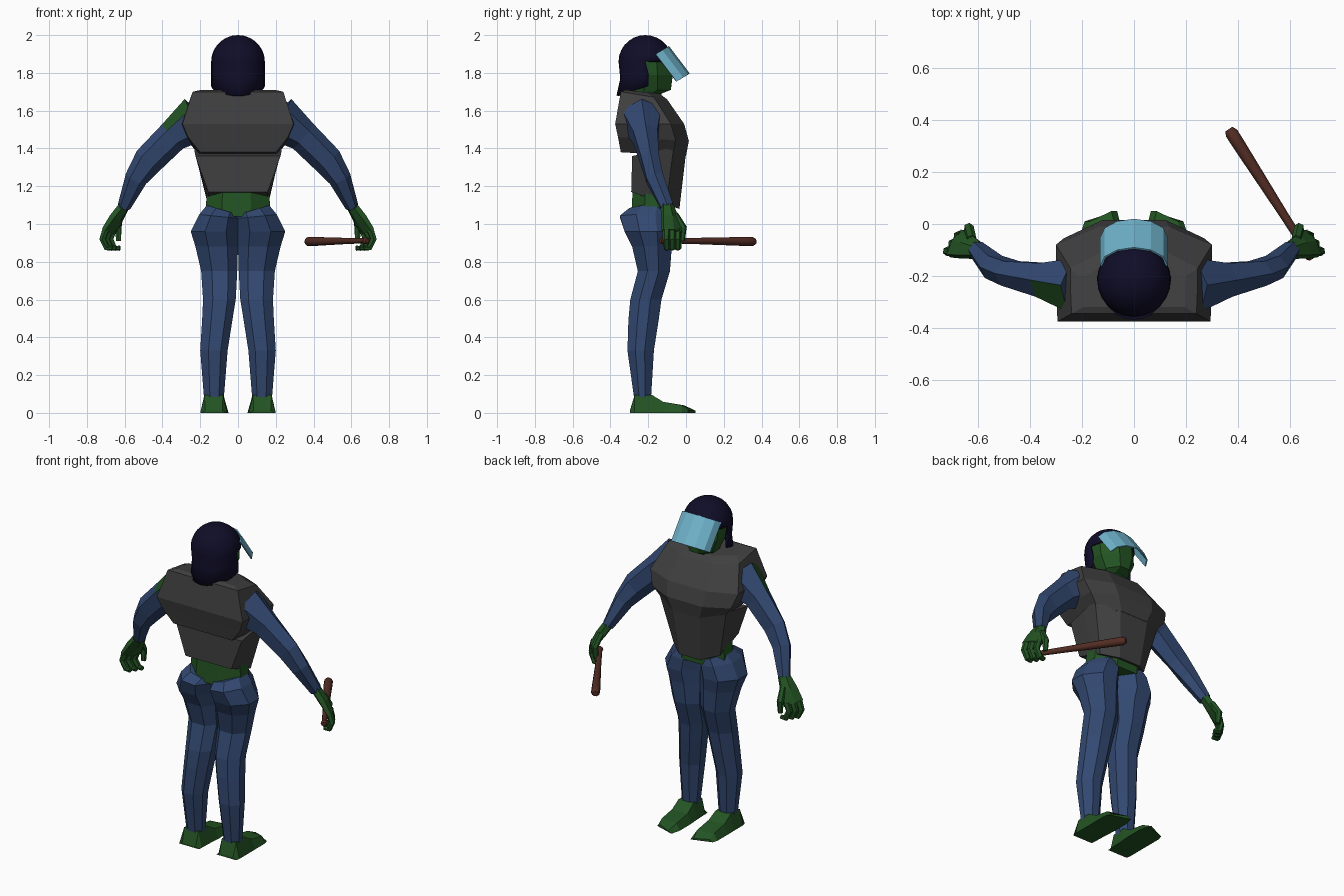
import bpy, bmesh
from math import sin, cos, pi, radians
from mathutils import Vector

cube = bpy.data.objects.get("Cube")
if cube:
    bpy.data.objects.remove(cube, do_unlink=True)


def material(name, *rgb):
    m = bpy.data.materials.new(name)
    m.use_nodes = True
    m.diffuse_color = (*rgb, 1)
    m.node_tree.nodes["Principled BSDF"].inputs["Base Color"].default_value = (*rgb, 1)
    return m


BLUE = material("blue cloth", .032, .065, .165)
GREEN = material("green skin", .017, .088, .017)
GREY = material("grey vest", .05, .05, .05)
NAVY = material("navy helmet", .005, .004, .021)
GLASS = material("pale blue visor", .16, .45, .6)
WOOD = material("brown wood", .085, .026, .017)


def finish(name, bm, mats, rule=None, smooth=False):
    bmesh.ops.recalc_face_normals(bm, faces=bm.faces[:])
    for f in bm.faces:
        f.normal_update()
        f.smooth = smooth
        if rule:
            f.material_index = int(rule(f.calc_center_median(), f.normal))
    mesh = bpy.data.meshes.new(name)
    bm.to_mesh(mesh)
    bm.free()
    for m in mats:
        mesh.materials.append(m)
    ob = bpy.data.objects.new(name, mesh)
    bpy.context.scene.collection.objects.link(ob)
    return ob


def loft(name, rings, mats, side=1, rule=None, smooth=False):
    """Skin closed rings of points and cap both ends."""
    bm = bmesh.new()
    rows = [[bm.verts.new((p[0] * side, p[1], p[2])) for p in r] for r in rings]
    n = len(rows[0])
    for a, b in zip(rows, rows[1:]):
        for i in range(n):
            j = (i + 1) % n
            bm.faces.new((a[i], a[j], b[j], b[i]))
    bm.faces.new(rows[0])
    bm.faces.new(rows[-1])
    return finish(name, bm, mats, rule, smooth)


def tube(path, across, n=6):
    """Rings around a path of (x, y, z, thickness, breadth along 'across')."""
    pts = [Vector(p[:3]) for p in path]
    rings = []
    for i, p in enumerate(path):
        t = (pts[min(i + 1, len(pts) - 1)] - pts[max(i - 1, 0)]).normalized()
        w = Vector(across)
        w = (w - t * w.dot(t)).normalized()
        u = t.cross(w)
        rings.append([pts[i] + u * p[3] * cos(2 * pi * k / n) + w * p[4] * sin(2 * pi * k / n)
                      for k in range(n)])
    return rings


OCTAGON = [(0, .3), (.25, 0), (.7, 0), (1, .3), (1, .65), (.7, 1), (.3, 1), (0, .7)]


def block(x0, x1, y0, y1, z, slope=0):
    return [(x0 + (x1 - x0) * u, y0 + (y1 - y0) * v, z + slope * (x0 + (x1 - x0) * u))
            for u, v in OCTAGON]


def vest_ring(hw, yb, yf, zb, zf):
    """Flat back, faceted chest, with the height running from back to front."""
    half = [(.45, yf), (1, yf - .07), (1, yb + .12), (.98, yb)]
    pts = [(hw * k, y) for k, y in half] + [(-hw * k, y) for k, y in reversed(half)]
    return [(x, y, zb + (zf - zb) * (y - yb) / (yf - yb)) for x, y in pts]


# Torso
loft("vest_chest", [vest_ring(.2, -.32, -.14, 1.71, 1.69),
                    vest_ring(.245, -.345, -.1, 1.7, 1.66),
                    vest_ring(.3, -.375, -.01, 1.53, 1.53),
                    vest_ring(.27, -.36, .015, 1.46, 1.44),
                    vest_ring(.205, -.345, 0, 1.38, 1.36)], [GREY])
loft("vest_waist", [vest_ring(.23, -.285, .005, 1.36, 1.42),
                    vest_ring(.16, -.29, -.035, 1.17, 1.08)], [GREY])
loft("waist", [block(-.16, .16, -.28, -.06, 1.22),
               block(-.175, .175, -.29, -.06, 1.04)], [GREEN])

# Head and neck
loft("head", [block(-.07, .07, -.28, -.14, 1.6),
              block(-.07, .07, -.28, -.13, 1.69),
              block(-.08, .08, -.28, -.08, 1.71),
              block(-.115, .115, -.3, -.07, 1.79),
              block(-.12, .12, -.3, -.08, 1.88)], [GREEN])

# Helmet: full dome, with a flared neck guard on the rear half
bm = bmesh.new()
SEG = 24
R = .142


def helmet_ring(r, z):
    return [bm.verts.new((r * cos(2 * pi * k / SEG), -.215 + r * sin(2 * pi * k / SEG), z))
            for k in range(SEG)]


top = bm.verts.new((0, -.215, 2))
rows = [helmet_ring(R * sin(a), 1.86 + .14 * cos(a)) for a in (pi * i / 14 for i in range(1, 8))]
for i in range(SEG):
    bm.faces.new((top, rows[0][i], rows[0][(i + 1) % SEG]))
for a, b in zip(rows, rows[1:]):
    for i in range(SEG):
        j = (i + 1) % SEG
        bm.faces.new((a[i], a[j], b[j], b[i]))
rear = [k % SEG for k in range(SEG // 2, SEG + 1)]
upper = [rows[-1][k] for k in rear]
for drop, flare in ((.5, .006), (1, .026)):
    lower = []
    for k in rear:
        back = -sin(2 * pi * k / SEG)
        lower.append(bm.verts.new((R * cos(2 * pi * k / SEG), -.2 - (R + flare) * back,
                                   1.86 - drop * (.13 + .05 * back))))
    for i in range(len(rear) - 1):
        bm.faces.new((upper[i], upper[i + 1], lower[i + 1], lower[i]))
    upper = lower
helmet = finish("helmet", bm, [NAVY], smooth=True)
shell = helmet.modifiers.new("shell", "SOLIDIFY")
shell.thickness = .012

# Visor: tilted half tube
bm = bmesh.new()
edge = []
for i in range(7):
    t = pi * i / 6
    p = Vector((.13 * cos(t), -.16 + .07 * sin(t), 1.9 + .042 * sin(t)))
    edge.append((bm.verts.new(p), bm.verts.new(p + Vector((0, .11, -.145)))))
for (a, b), (c, d) in zip(edge, edge[1:]):
    bm.faces.new((a, c, d, b))
visor = finish("visor", bm, [GLASS])
visor.modifiers.new("thickness", "SOLIDIFY").thickness = .007

# Limb shapes for the +x side
LEG = [(0, .165, -.3, -.07, 1.05, .3), (0, .205, -.35, -.06, 1.03, .1),
       (0, .25, -.325, -.06, .96), (0, .225, -.285, -.075, .88),
       (.004, .195, -.255, -.085, .75), (.012, .185, -.295, -.13, .6),
       (.03, .19, -.305, -.145, .49), (.055, .2, -.31, -.17, .33),
       (.075, .18, -.275, -.185, .08)]
ARM = [(.21, -.235, 1.56, .125, .12), (.345, -.215, 1.465, .085, .075),
       (.475, -.19, 1.335, .08, .055), (.54, -.165, 1.24, .06, .052),
       (.604, -.1, 1.09, .035, .038)]
PALM = [(.6, -.1, 1.1, .03, .036), (.645, -.085, 1.03, .03, .055),
        (.685, -.075, .96, .022, .065)]
FINGER = [(.68, -.075, .97, .02, .02), (.697, -.075, .92, .018, .019),
          (.675, -.07, .873, .016, .018), (.645, -.075, .872, .014, .015)]
THUMB = [(.625, -.06, 1.05, .02, .02), (.635, -.015, .98, .02, .02),
         (.632, -.02, .91, .014, .014)]
ACROSS = Vector((-.57, .82, 0))
# Foot sections: y, inner x, outer x, top height, how far the toe is slanted
FOOT = [(-.297, .06, .195, .012, 0), (-.272, .058, .2, .095, 0), (-.18, .055, .2, .095, 0),
        (-.12, .05, .2, .058, 0), (-.01, .05, .2, .04, .01), (.05, .065, .19, .012, .04)]


def foot_ring(y, x0, x1, h, slant):
    return [(x0, y, 0), (x1, y - slant, 0), (x1 - .022, y - slant, h), (x0 + .022, y, h)]


def torn_sleeve(c, n):
    return c.x < -.27 and c.z > 1.5 and n.y < -.3 and n.z > .1


for label, s in (("left", 1), ("right", -1)):
    loft(label + "_leg", [block(*r) for r in LEG], [BLUE], s)
    loft(label + "_foot", [foot_ring(*r) for r in FOOT], [GREEN], s)
    loft(label + "_arm", tube(ARM, (0, 1, 0)), [BLUE, GREEN], s, torn_sleeve)
    loft(label + "_palm", tube(PALM, ACROSS), [GREEN], s)
    loft(label + "_thumb", tube(THUMB, ACROSS), [GREEN], s)
    for i in range(3):
        shift = ACROSS * .036 * (i - 1)
        path = [(x + shift.x, y + shift.y, z, a, b) for x, y, z, a, b in FINGER]
        loft(f"{label}_finger_{i + 1}", tube(path, ACROSS), [GREEN], s)

# Baton held in the +x hand
grip, tip = Vector((.685, -.135, .912)), Vector((.365, .365, .907))
SHAPE = [(0, .012), (.02, .02), (.06, .015), (.35, .017), (.9, .025), (.97, .025), (1, .016)]
path = [(*grip.lerp(tip, t), r, r) for t, r in SHAPE]
baton = loft("baton", tube(path, (0, 0, 1), 10), [WOOD], smooth=True)

# Smooth the rounded parts, keeping hard edges
for ob in bpy.context.selected_objects:
    ob.select_set(False)
for ob in (helmet, baton):
    ob.select_set(True)
bpy.context.view_layer.objects.active = helmet
bpy.ops.object.shade_smooth_by_angle(angle=radians(40))
